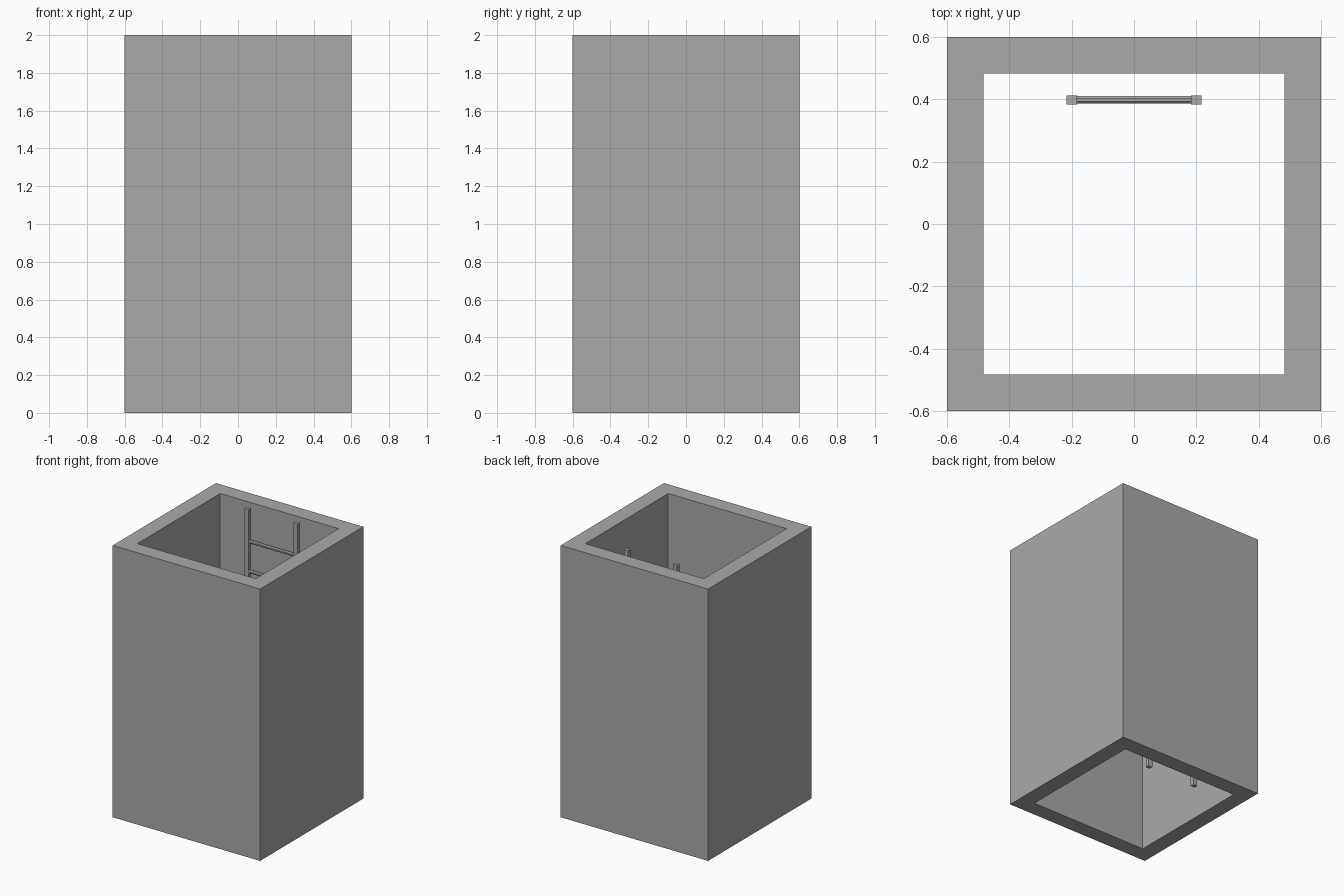
import bpy, bmesh, math
from mathutils import Matrix, Vector

cube = bpy.data.objects.get("Cube")
if cube:
    bpy.data.objects.remove(cube, do_unlink=True)

HEIGHT = 2.0
OUTER, INNER = 0.6, 0.482
LADDER_Y, RAIL_X = 0.398, 0.2

concrete = bpy.data.materials.new("concrete grey")
concrete.use_nodes = True
grey = (0.4, 0.4, 0.4, 1)
concrete.diffuse_color = grey
concrete.node_tree.nodes["Principled BSDF"].inputs["Base Color"].default_value = grey


def add_object(name, bm):
    bmesh.ops.recalc_face_normals(bm, faces=bm.faces)
    mesh = bpy.data.meshes.new(name)
    bm.to_mesh(mesh)
    bm.free()
    mesh.materials.append(concrete)
    obj = bpy.data.objects.new(name, mesh)
    bpy.context.collection.objects.link(obj)
    return obj


# Square shaft, open at both ends: a flat ring extruded upwards
bm = bmesh.new()
corners = [(-1, -1), (1, -1), (1, 1), (-1, 1)]
outer, inner = [[bm.verts.new((x * r, y * r, 0)) for x, y in corners]
                for r in (OUTER, INNER)]
for i in range(4):
    j = (i + 1) % 4
    bm.faces.new((outer[i], outer[j], inner[j], inner[i]))
top = bmesh.ops.extrude_face_region(bm, geom=bm.faces[:], use_keep_orig=True)
bmesh.ops.translate(bm, vec=Vector((0, 0, HEIGHT)),
                    verts=[v for v in top["geom"] if isinstance(v, bmesh.types.BMVert)])
add_object("shaft_walls", bm)

# Two upright ladder rails
for side, x in (("right", -RAIL_X), ("left", RAIL_X)):
    bm = bmesh.new()
    bmesh.ops.create_cube(bm, size=1, matrix=Matrix.Translation((x, LADDER_Y, HEIGHT / 2))
                          @ Matrix.Diagonal((0.034, 0.028, HEIGHT, 1)))
    add_object("ladder_rail_" + side, bm)

# Evenly spaced rungs between the rails
for k in range(1, 9):
    bm = bmesh.new()
    bmesh.ops.create_cone(bm, cap_ends=True, segments=8, radius1=0.0132, radius2=0.0132,
                          depth=2 * RAIL_X,
                          matrix=Matrix.Translation((0, LADDER_Y, 0.22 * k))
                          @ Matrix.Rotation(math.pi / 2, 4, "Y")
                          @ Matrix.Rotation(math.pi / 8, 4, "Z"))
    add_object(f"ladder_rung_{k}", bm)
